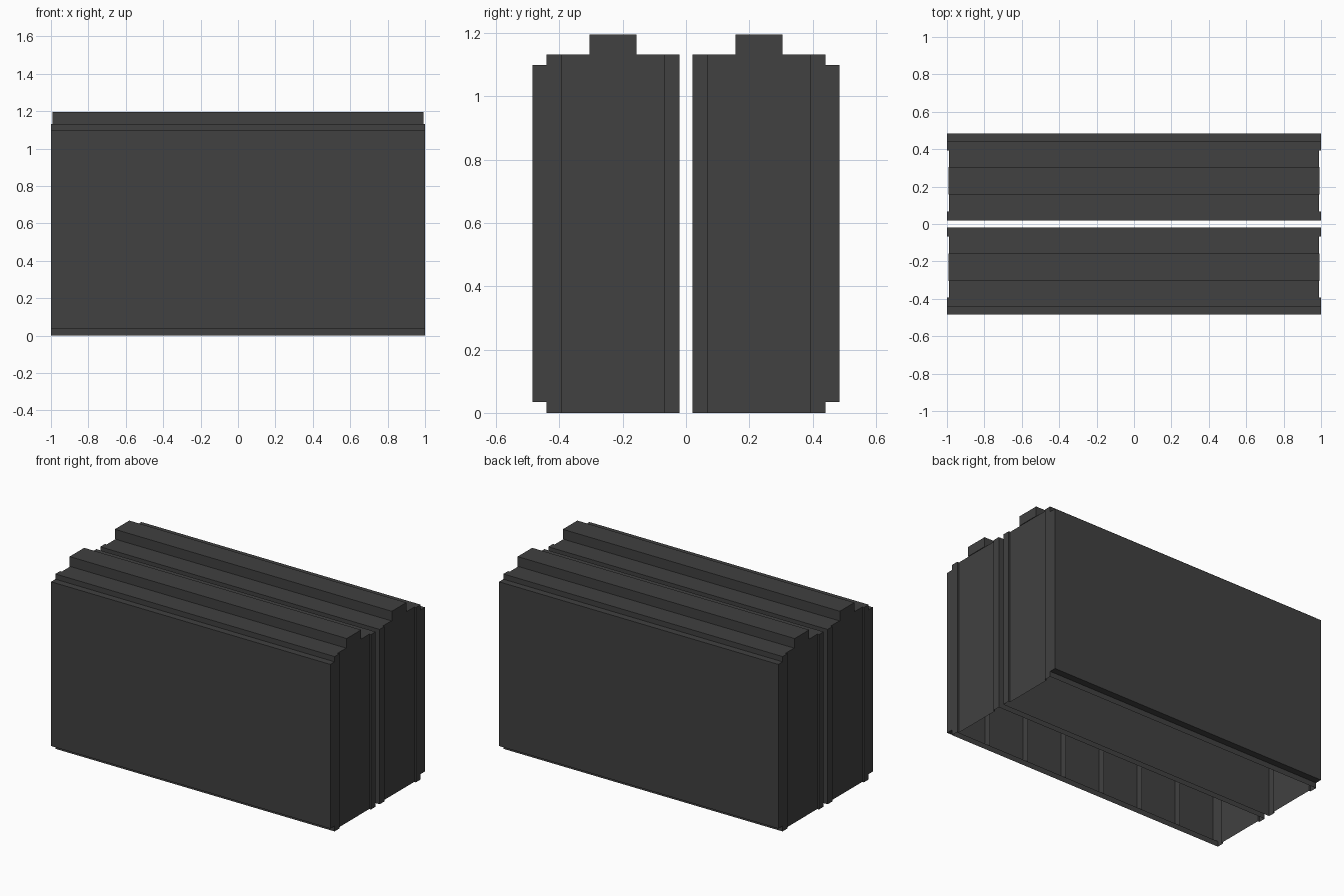
import bpy, bmesh

if "Cube" in bpy.data.objects:
    bpy.data.objects.remove(bpy.data.objects["Cube"])

mat = bpy.data.materials.new("charcoal grey")
mat.diffuse_color = (0.052, 0.052, 0.052, 1)
mat.use_nodes = True
mat.node_tree.nodes["Principled BSDF"].inputs["Base Color"].default_value = mat.diffuse_color

TOP = 1.132            # height of the shell
LOW, HIGH = 0.035, 1.098   # bottom and top of the raised side panels
END = 0.988            # recessed end panels


def finish(name, bm):
    bmesh.ops.remove_doubles(bm, verts=bm.verts, dist=1e-5)
    bmesh.ops.recalc_face_normals(bm, faces=bm.faces)
    me = bpy.data.meshes.new(name)
    bm.to_mesh(me)
    bm.free()
    me.materials.append(mat)
    ob = bpy.data.objects.new(name, me)
    bpy.context.collection.objects.link(ob)
    return ob


def face(bm, *pts):
    bm.faces.new([bm.verts.new(p) for p in pts])


def shell(name, s):
    """Thin shell, open underneath and behind the raised panels."""
    half = [(1, 0.02), (1, 0.068), (END, 0.068), (END, 0.392), (1, 0.392), (1, 0.44)]
    plan = [(x, s * y) for x, y in half] + [(-x, s * y) for x, y in reversed(half)]
    bm = bmesh.new()
    face(bm, *[(x, y, TOP) for x, y in plan])
    for (xa, ya), (xb, yb) in zip(plan, plan[1:] + plan[:1]):
        outer = abs(ya) > 0.43 and abs(yb) > 0.43
        for z0, z1 in ((0, LOW), (HIGH, TOP)) if outer else ((0, TOP),):
            face(bm, (xa, ya, z0), (xb, yb, z0), (xb, yb, z1), (xa, ya, z1))
    return finish(name, bm)


def box(name, x0, x1, y0, y1, z0, z1, open_back=False):
    """Box whose y0 side can be left open."""
    bm = bmesh.new()
    loop = [(x0, z0), (x1, z0), (x1, z1), (x0, z1)]
    for (xa, za), (xb, zb) in zip(loop, loop[1:] + loop[:1]):
        face(bm, (xa, y0, za), (xb, y0, zb), (xb, y1, zb), (xa, y1, za))
    face(bm, *[(x, y1, z) for x, z in loop])
    if not open_back:
        face(bm, *[(x, y0, z) for x, z in loop])
    return finish(name, bm)


for side, s in (("back", 1), ("front", -1)):
    shell(f"{side}_shell", s)

    # Seven raised panels side by side on the outer face
    w = 2 / 7
    for k in range(7):
        box(f"{side}_panel_{k + 1}", -1 + k * w, -1 + (k + 1) * w,
            s * 0.44, s * 0.484, LOW, HIGH, open_back=True)

    # Rail along the top
    box(f"{side}_top_rail", -0.992, 0.992, s * 0.157, s * 0.305, TOP, 1.195)
